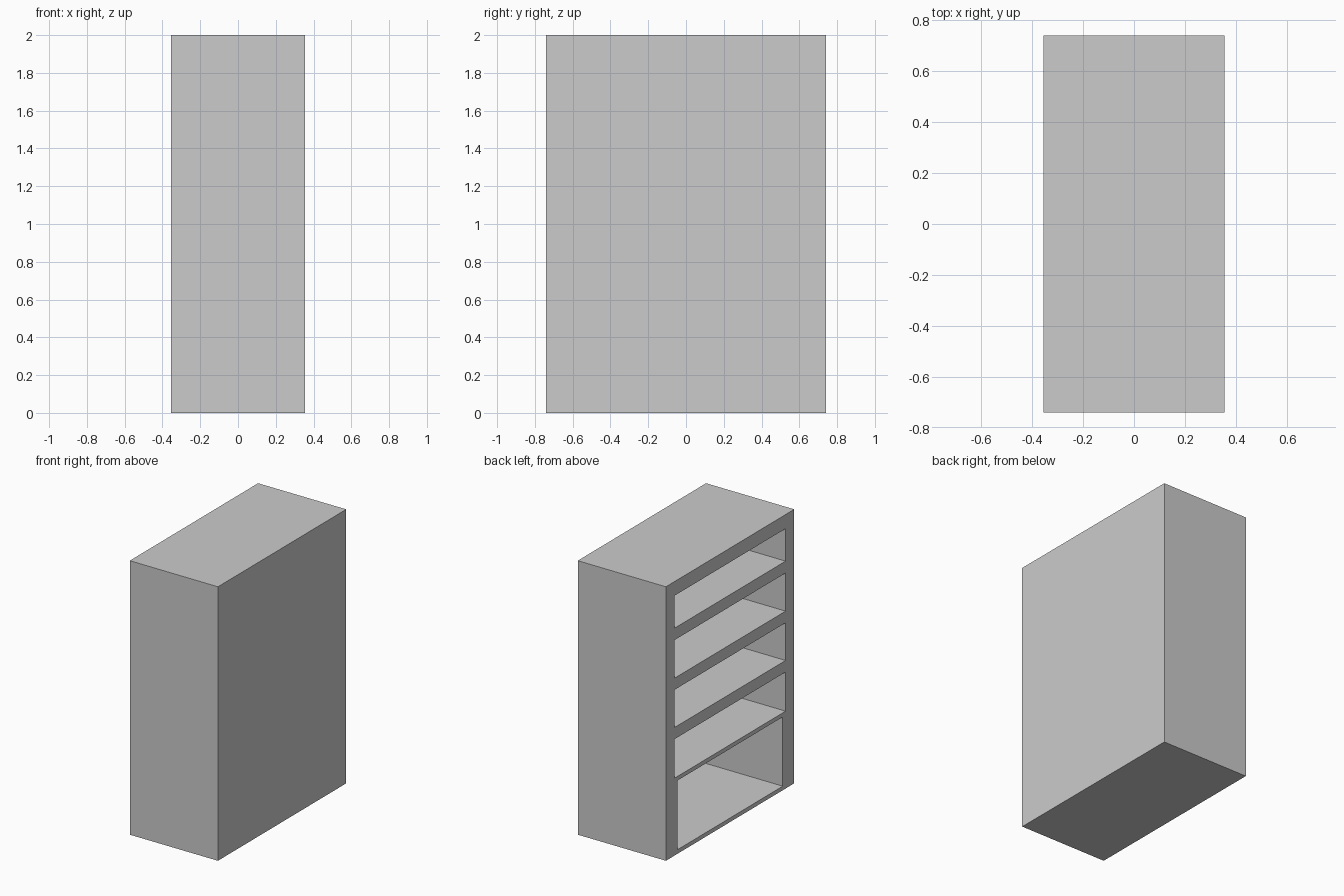
import bpy
import bmesh
from mathutils import Matrix, Vector

cube = bpy.data.objects.get("Cube")
if cube:
    bpy.data.objects.remove(cube)

WIDTH, LENGTH = 0.712, 1.48
BACK = 0.08        # thickness of the closed panel on the +x side

grey = bpy.data.materials.new("light grey")
grey.use_nodes = True
colour = (0.6, 0.6, 0.6, 1)
grey.diffuse_color = colour
grey.node_tree.nodes["Principled BSDF"].inputs["Base Color"].default_value = colour


def cabinet(name, bottom, top, half_opening, openings):
    """Closed box whose -x side has recessed compartments."""
    bm = bmesh.new()
    size = Matrix.Diagonal((WIDTH, LENGTH, top - bottom, 1))
    place = Matrix.Translation((0, 0, (top + bottom) / 2))
    bmesh.ops.create_cube(bm, size=1, matrix=place @ size)

    # Score the open side along the compartment edges
    cuts = [(Vector((0, y, 0)), (0, 1, 0)) for y in (-half_opening, half_opening)]
    cuts += [(Vector((0, 0, z)), (0, 0, 1)) for pair in openings for z in pair]
    for point, normal in cuts:
        bmesh.ops.bisect_plane(bm, geom=bm.verts[:] + bm.edges[:] + bm.faces[:],
                               plane_co=point, plane_no=normal)
    bm.normal_update()

    # Push each compartment inwards
    holes = []
    for face in bm.faces:
        c = face.calc_center_median()
        if face.normal.x < -0.9 and abs(c.y) < half_opening:
            if any(low < c.z < high for low, high in openings):
                holes.append(face)
    bmesh.ops.inset_individual(bm, faces=holes, thickness=0, depth=BACK - WIDTH)
    bmesh.ops.recalc_face_normals(bm, faces=bm.faces[:])

    mesh = bpy.data.meshes.new(name)
    bm.to_mesh(mesh)
    bm.free()
    mesh.materials.append(grey)
    obj = bpy.data.objects.new(name, mesh)
    bpy.context.collection.objects.link(obj)
    return obj


# Large compartment at the foot
cabinet("lower_cabinet", 0, 0.555, 0.607, [(0.03, 0.535)])

# Four shelves above it
cabinet("upper_shelves", 0.555, 2, 0.64,
        [(0.565, 0.85), (0.935, 1.21), (1.295, 1.573), (1.66, 1.897)])
